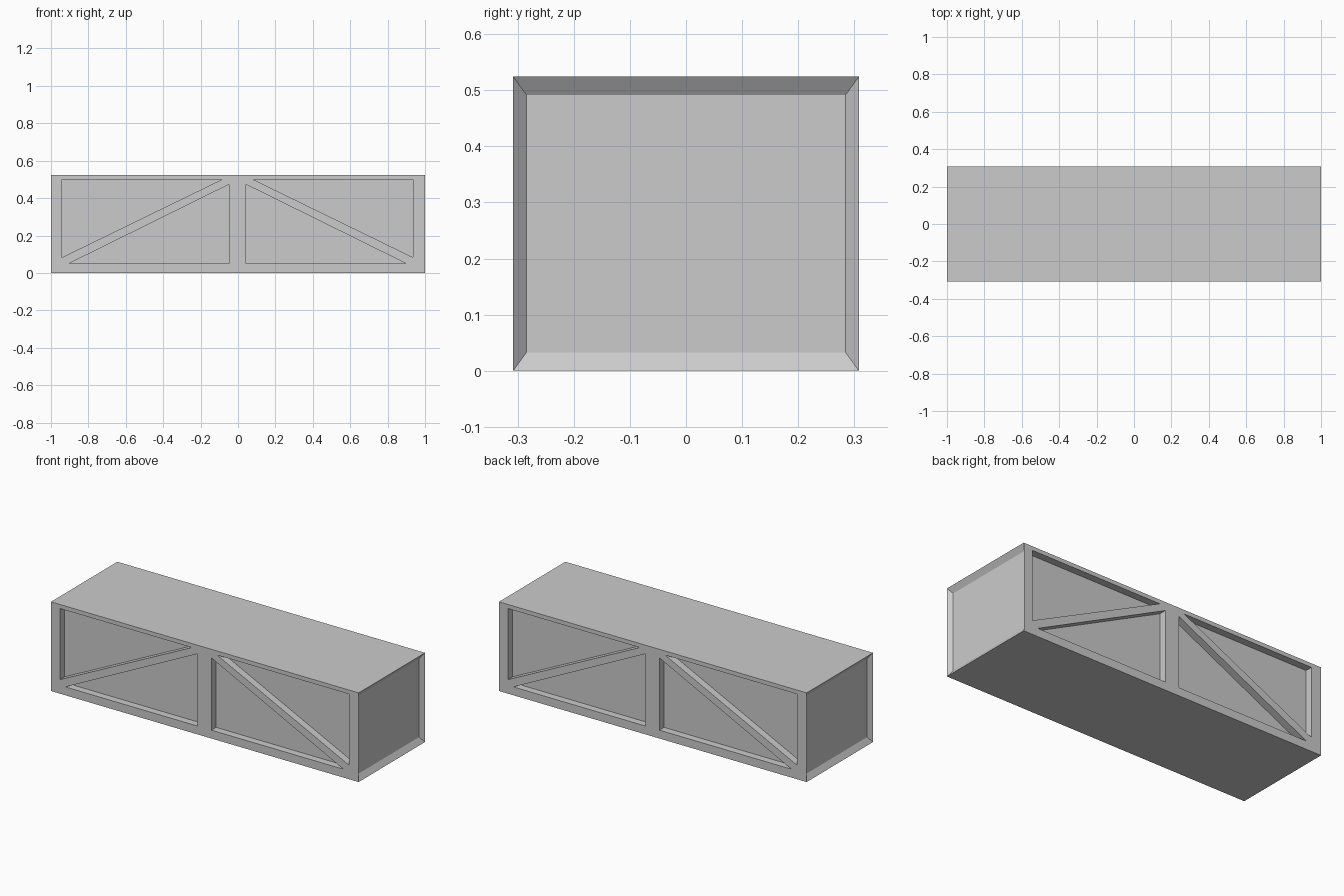
import bpy, bmesh
from mathutils import Vector

if "Cube" in bpy.data.objects:
    bpy.data.objects.remove(bpy.data.objects["Cube"])

HALF_Y, HEIGHT = 0.308, 0.524
END_DEPTH, PANEL_DEPTH = 0.022, 0.043
CENTRE = -0.0025  # the truss pattern sits slightly off centre


def make_object(name, bm):
    bmesh.ops.recalc_face_normals(bm, faces=bm.faces)
    mesh = bpy.data.meshes.new(name)
    bm.to_mesh(mesh)
    bm.free()
    obj = bpy.data.objects.new(name, mesh)
    bpy.context.collection.objects.link(obj)
    return obj


def add_prism(bm, points, y0, y1):
    face = bm.faces.new([bm.verts.new((x, y0, z)) for x, z in points])
    ext = bmesh.ops.extrude_face_region(bm, geom=[face], use_keep_orig=True)
    verts = [g for g in ext["geom"] if isinstance(g, bmesh.types.BMVert)]
    bmesh.ops.translate(bm, verts=verts, vec=(0, y1 - y0, 0))


# Beam body with sloped recesses in both ends
bm = bmesh.new()
bmesh.ops.create_cube(bm, size=1)
for v in bm.verts:
    v.co = Vector((v.co.x * 2, v.co.y * 2 * HALF_Y, (v.co.z + 0.5) * HEIGHT))
for end in [f for f in bm.faces if abs(f.normal.x) > 0.9]:
    side = 1 if end.calc_center_median().x > 0 else -1
    inner = bmesh.ops.extrude_discrete_faces(bm, faces=[end])["faces"][0]
    for v in inner.verts:
        v.co.x = side * (1 - END_DEPTH)
        v.co.y *= 0.924
        v.co.z = HEIGHT / 2 + (v.co.z - HEIGHT / 2) * 0.877
beam = make_object("truss_beam", bm)

# Triangular panel recesses, on the front and turned half way round for the back
upper = [(0.0825, 0.5), (0.9385, 0.5), (0.9385, 0.083)]
lower = [(0.0455, 0.473), (0.0455, 0.049), (0.9035, 0.049)]
bm = bmesh.new()
for turn in (1, -1):
    for mirror in (1, -1):
        for tri in (upper, lower):
            points = [(turn * (CENTRE + mirror * x), z) for x, z in tri]
            add_prism(bm, points, -turn * (HALF_Y + 0.1),
                      -turn * (HALF_Y - PANEL_DEPTH))
cutter = make_object("panel_cutter", bm)
cutter.hide_render = True

# Cut the panels, then drop the cutter
mod = beam.modifiers.new("panels", 'BOOLEAN')
mod.operation = 'DIFFERENCE'
mod.solver = 'EXACT'
mod.object = cutter
bpy.context.view_layer.objects.active = beam
beam.select_set(True)
bpy.ops.object.modifier_apply(modifier=mod.name)
bpy.data.objects.remove(cutter)
